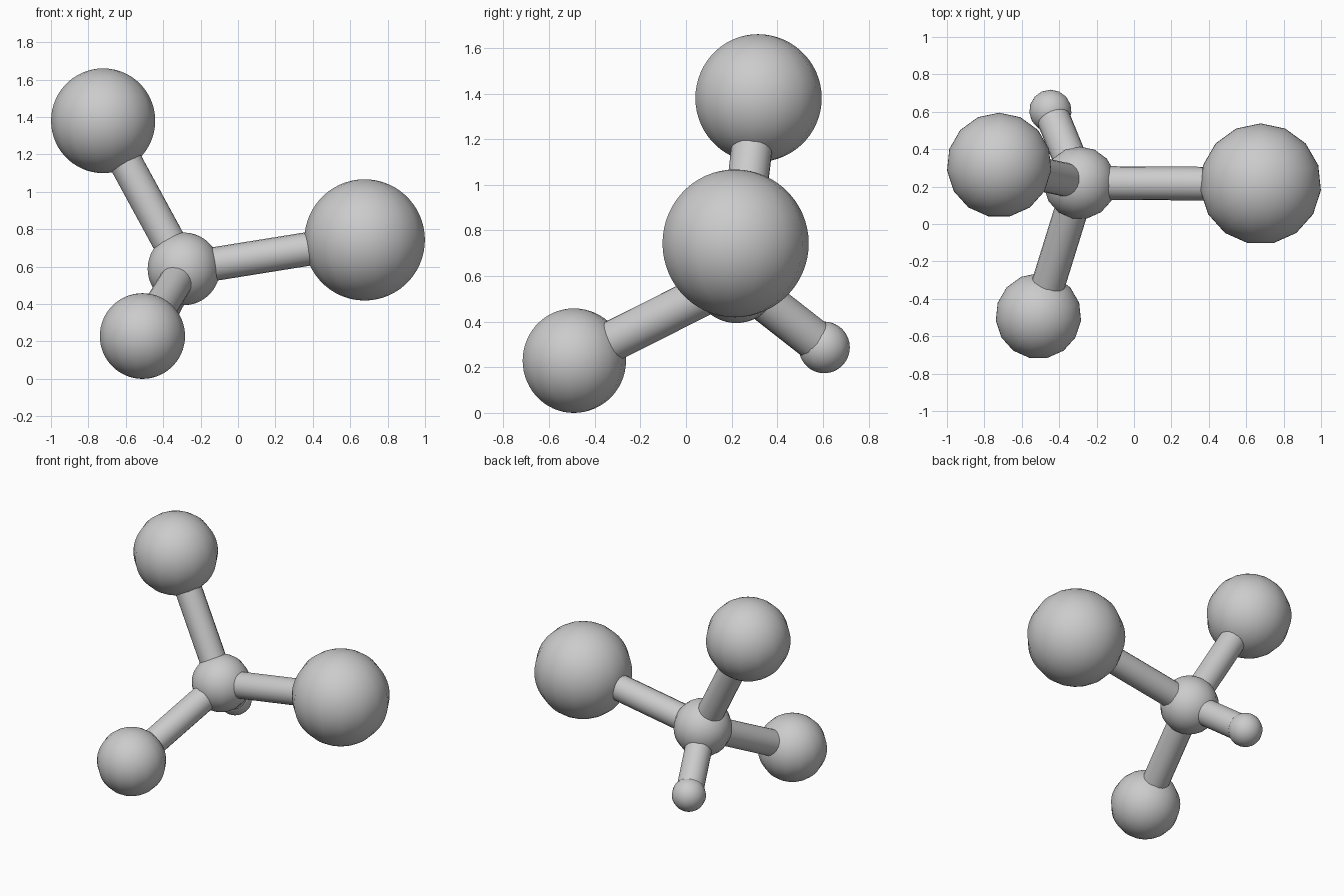
import bpy
from mathutils import Vector

if "Cube" in bpy.data.objects:
    bpy.data.objects.remove(bpy.data.objects["Cube"])

BOND_RADIUS = 0.09


def add_ball(name, centre, radius):
    # few segments around, many rings, as in the faceted top outline
    bpy.ops.mesh.primitive_uv_sphere_add(segments=15, ring_count=30,
                                         radius=radius, location=centre)
    bpy.context.object.name = name
    bpy.ops.object.shade_smooth()


def add_bond(name, start, end):
    a, b = Vector(start), Vector(end)
    bpy.ops.mesh.primitive_cylinder_add(vertices=20, radius=BOND_RADIUS,
                                        depth=(b - a).length,
                                        location=(a + b) / 2)
    ob = bpy.context.object
    ob.name = name
    ob.rotation_euler = (b - a).to_track_quat('Z', 'Y').to_euler()
    bpy.ops.object.shade_smooth_by_angle()


# Central atom
centre = (-0.29, 0.22, 0.588)
add_ball("central_atom", centre, 0.194)

# Four outer atoms, each joined to the centre by a bond
outer = {
    "upper": ((-0.721, 0.315, 1.38), 0.28),
    "right": ((0.677, 0.214, 0.743), 0.324),
    "front": ((-0.511, -0.492, 0.229), 0.229),
    "back": ((-0.447, 0.605, 0.287), 0.113),
}
for label, (pos, radius) in outer.items():
    add_ball(label + "_atom", pos, radius)
    add_bond(label + "_bond", centre, pos)
